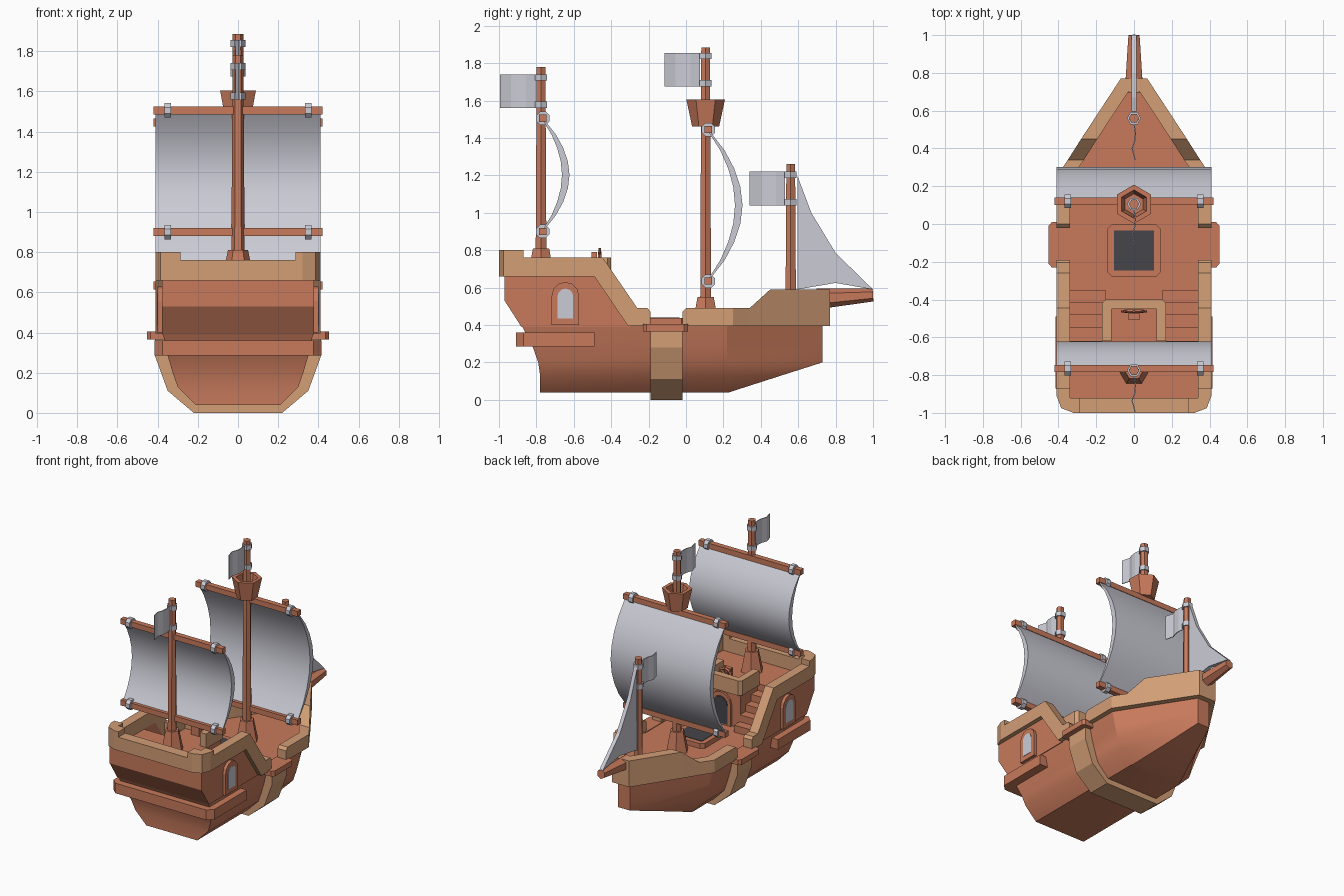
import bpy, bmesh, math
from mathutils import Matrix, Vector

if "Cube" in bpy.data.objects:
    bpy.data.objects.remove(bpy.data.objects["Cube"])


def mat(name, rgb):
    m = bpy.data.materials.new(name)
    m.diffuse_color = (*rgb, 1)
    m.use_nodes = True
    m.node_tree.nodes["Principled BSDF"].inputs["Base Color"].default_value = m.diffuse_color
    return m


WOOD = mat("red brown wood", (0.578, 0.195, 0.107))
TRIM = mat("tan wood", (0.645, 0.342, 0.181))
CLOTH = mat("pale grey", (0.60, 0.60, 0.67))
DARK = mat("charcoal", (0.06, 0.06, 0.07))


def finish(name, bm, material, mirror=False, smooth=0):
    bmesh.ops.recalc_face_normals(bm, faces=bm.faces)
    me = bpy.data.meshes.new(name)
    bm.to_mesh(me)
    bm.free()
    me.materials.append(material)
    ob = bpy.data.objects.new(name, me)
    bpy.context.collection.objects.link(ob)
    if mirror:
        ob.modifiers.new("mirror", 'MIRROR')
    if smooth:
        bpy.ops.object.select_all(action='DESELECT')
        ob.select_set(True)
        bpy.context.view_layer.objects.active = ob
        bpy.ops.object.shade_smooth_by_angle(angle=math.radians(smooth))
    return ob


def loft(name, rings, material, **kw):
    bm = bmesh.new()
    vs = [[bm.verts.new(p) for p in r] for r in rings]
    n = len(rings[0])
    for a, b in zip(vs, vs[1:]):
        for i in range(n):
            j = (i + 1) % n
            bm.faces.new((a[i], a[j], b[j], b[i]))
    bm.faces.new(vs[0])
    bm.faces.new(vs[-1])
    return finish(name, bm, material, **kw)


def prism(name, pts, axis, a, b, material, **kw):
    place = {'x': lambda p, t: (t, p[0], p[1]),
             'y': lambda p, t: (p[0], t, p[1]),
             'z': lambda p, t: (p[0], p[1], t)}[axis]
    return loft(name, [[place(p, t) for p in pts] for t in (a, b)], material, **kw)


def box(name, x0, x1, y0, y1, z0, z1, material, **kw):
    return prism(name, [(x0, y0), (x1, y0), (x1, y1), (x0, y1)], 'z', z0, z1, material, **kw)


def rod(name, p, q, r0, r1, material, n=6, turn=90, **kw):
    p, q = Vector(p), Vector(q)
    d = q - p
    rot = d.to_track_quat('Z', 'Y').to_matrix().to_4x4()
    bm = bmesh.new()
    bmesh.ops.create_cone(bm, cap_ends=True, segments=n, radius1=r0, radius2=r1, depth=d.length,
                          matrix=Matrix.Translation((p + q) / 2) @ rot @ Matrix.Rotation(math.radians(turn), 4, 'Z'))
    return finish(name, bm, material, **kw)


def arch(c, w, z0, z1, n=6):
    pts = [(c - w, z0), (c + w, z0)]
    return pts + [(c + w * math.cos(math.pi * i / n), z1 - w + w * math.sin(math.pi * i / n)) for i in range(n + 1)]


# Hull: plan outlines stacked by height (z, half width, stern y, bow y, bow half width)
levels = [(0.04, 0.21, -0.78, 0.23, 0.205), (0.13, 0.30, -0.78, 0.51, 0.115), (0.20, 0.325, -0.79, 0.73, 0.05),
          (0.285, 0.35, -0.82, 0.73, 0.05), (0.40, 0.375, -0.88, 0.73, 0.05)]
rings = []
for z, w, ys, yb, bw in levels:
    half = [(w, ys, z), (w, 0.22, z), (bw, yb, z)]
    rings.append(half + [(-x, y, zz) for x, y, zz in reversed(half)])
loft("hull", rings, WOOD, smooth=30)

# Raised stern: side walls, quarterdeck, cabin
prism("stern_side_wall", [(-0.88, 0.39), (-0.97, 0.53), (-0.97, 0.67), (-0.48, 0.67), (-0.30, 0.41), (-0.30, 0.39)],
      'x', 0.34, 0.378, WOOD, mirror=True)
prism("quarterdeck", [(-0.88, 0.39), (-0.97, 0.53), (-0.97, 0.66), (-0.62, 0.66), (-0.62, 0.39)],
      'x', -0.37, 0.37, WOOD, smooth=30)
box("cabin", -0.155, 0.155, -0.63, -0.42, 0.39, 0.66, WOOD)
prism("door_frame", arch(0, 0.085, 0.40, 0.64), 'y', -0.43, -0.405, WOOD)
prism("door", arch(0, 0.06, 0.41, 0.61), 'y', -0.406, -0.400, DARK)

# Stairs on both sides of the cabin
for i in range(4):
    box("stair", 0.15, 0.345, -0.63, -0.35 - 0.065 * i, 0.39 + 0.052 * i, 0.452 + 0.052 * i, WOOD, mirror=True)

# Side windows
prism("window_frame", arch(-0.645, 0.073, 0.40, 0.63), 'x', 0.36, 0.40, WOOD, mirror=True)
prism("window_pane", arch(-0.645, 0.042, 0.435, 0.595), 'x', 0.396, 0.403, CLOTH, mirror=True)

# Stern ledge, centre rib, gate sills
prism("stern_ledge", [(-0.415, -0.49), (-0.415, -0.87), (-0.375, -0.91), (0.375, -0.91), (0.415, -0.87), (0.415, -0.49)],
      'z', 0.285, 0.36, WOOD)
prism("keel_rib", [(-0.22, 0), (0.22, 0), (0.35, 0.11), (0.412, 0.28), (0.412, 0.37),
                   (-0.412, 0.37), (-0.412, 0.28), (-0.35, 0.11)], 'y', -0.19, -0.02, TRIM)
prism("gate_sill", [(0.33, -0.23), (0.435, -0.23), (0.452, -0.21), (0.452, -0.01), (0.435, 0.01), (0.33, 0.01)],
      'z', 0.365, 0.405, WOOD, mirror=True)

# Stern rails
prism("stern_rail_side", [(-0.88, 0.66), (-0.88, 0.76), (-0.445, 0.76), (-0.26, 0.49), (-0.205, 0.49),
                          (-0.19, 0.47), (-0.19, 0.395), (-0.31, 0.395), (-0.49, 0.66)],
      'x', 0.34, 0.41, TRIM, mirror=True)
prism("stern_rail_corner", [(0.285, -1), (0.32, -1), (0.385, -0.975), (0.41, -0.91), (0.41, -0.87), (0.34, -0.87),
                            (0.34, -0.92), (0.285, -0.92)], 'z', 0.66, 0.80, TRIM, mirror=True)
box("stern_rail_back", -0.29, 0.29, -1, -0.92, 0.66, 0.76, TRIM)

# Bow rail: outer x, outer y, inner x, inner y, top z
stations = [(0.41, -0.02, 0.34, -0.02, 0.47), (0.41, 0, 0.34, 0, 0.49), (0.41, 0.25, 0.34, 0.23, 0.49),
            (0.35, 0.34, 0.265, 0.34, 0.49), (0.28, 0.45, 0.195, 0.45, 0.59), (0.07, 0.77, 0.03, 0.70, 0.59),
            (0, 0.77, 0, 0.70, 0.59)]
loft("bow_rail", [[(a, b, 0.395), (a, b, z), (c, d, z), (c, d, 0.395)] for a, b, c, d, z in stations], TRIM, mirror=True)
rod("bowsprit", (0, 0.70, 0.54), (0, 1.0, 0.56), 0.056, 0.034, WOOD, turn=0)

# Balcony rail over the cabin
prism("balcony_rail", [(0, -0.40), (0.15, -0.40), (0.17, -0.42), (0.17, -0.62), (0.12, -0.62), (0.12, -0.45), (0, -0.45)],
      'z', 0.65, 0.76, TRIM, mirror=True)

# Steering wheel on its post
box("wheel_post", -0.033, 0.033, -0.505, -0.475, 0.66, 0.79, WOOD)
for i in range(8):
    a, b = math.radians(45 * i), math.radians(45 * (i + 1))
    cx, cz = 0, 0.742
    rod("wheel_rim", (0.05 * math.cos(a), -0.462, cz + 0.05 * math.sin(a)),
        (0.05 * math.cos(b), -0.462, cz + 0.05 * math.sin(b)), 0.009, 0.009, WOOD, n=4)
    if i < 4:
        d = Vector((math.cos(a), 0, math.sin(a))) * 0.07
        c = Vector((0, -0.462, cz))
        rod("wheel_spoke", c - d, c + d, 0.007, 0.007, WOOD, n=4)

# Deck hatch
prism("hatch_frame", [(sx * x, -0.14 + y * sy) for sx, sy, pair in
                      ((1, 1, ((0.14, 0.115), (0.115, 0.14))), (-1, 1, ((0.115, 0.14), (0.14, 0.115))),
                       (-1, -1, ((0.14, 0.115), (0.115, 0.14))), (1, -1, ((0.115, 0.14), (0.14, 0.115))))
                      for x, y in pair], 'z', 0.39, 0.437, WOOD)
box("hatch_opening", -0.105, 0.105, -0.245, -0.035, 0.434, 0.440, DARK)


# Masts with flags: y, bottom, top, flag centre z
def mast(tag, y, z0, z1, r, flag_z):
    rod(tag + "_mast", (0, y, z0), (0, y, z1), r, 0.027, WOOD)
    for dz in (-0.073, 0.073):
        rod(tag + "_flag_ring", (0, y, flag_z + dz - 0.017), (0, y, flag_z + dz + 0.017), 0.037, 0.037, CLOTH)
    wave = [(0, -0.03), (0.008, -0.08), (0.004, -0.12), (-0.010, -0.16), (0.006, -0.22)]
    pts = [(x + 0.003, y + d) for x, d in wave] + [(x - 0.003, y + d) for x, d in reversed(wave)]
    prism(tag + "_flag", pts, 'z', flag_z - 0.09, flag_z + 0.09, CLOTH)


mast("stern", -0.775, 0.66, 1.78, 0.034, 1.65)
mast("main", 0.105, 0.40, 1.885, 0.034, 1.765)
mast("fore", 0.56, 0.40, 1.26, 0.033, 1.13)
rod("stern_mast_foot", (0, -0.775, 0.655), (0, -0.775, 0.81), 0.082, 0.05, WOOD)
rod("main_mast_foot", (0, 0.105, 0.395), (0, 0.105, 0.55), 0.082, 0.05, WOOD)

# Lookout basket, hollow
basket = []
for r, z in ((0.072, 1.46), (0.103, 1.605), (0.075, 1.605), (0.055, 1.49)):
    basket.append([(r * math.cos(math.radians(30 + 60 * i)), 0.105 + r * math.sin(math.radians(30 + 60 * i)), z)
                   for i in range(6)])
loft("lookout_basket", basket, WOOD)


# Square sails between two yards
def sail(tag, y, z_low, z_high, bulge):
    for z in (z_low, z_high):
        rod(tag + "_yard", (-0.42, y, z), (0.42, y, z), 0.028, 0.028, WOOD, n=4, turn=45)
        for x in (-0.35, 0.35):
            rod(tag + "_yard_ring", (x - 0.017, y, z), (x + 0.017, y, z), 0.039, 0.039, CLOTH, n=8, turn=22.5)
    n, outer, inner = 8, [], []
    for i in range(n + 1):
        t = i / n
        z = z_low + 0.015 + (z_high - z_low - 0.03) * t
        s = math.sin(math.pi * t) ** 0.85 if 0 < t < 1 else 0
        outer.append((y + 0.012 + bulge * s, z))
        inner.append((y + 0.002 + (bulge - 0.03) * s, z))
    prism(tag + "_sail", outer + inner[::-1], 'x', -0.41, 0.41, CLOTH, smooth=30)


sail("stern", -0.765, 0.90, 1.505, 0.13)
sail("main", 0.12, 0.635, 1.445, 0.17)

# Triangular jib from fore mast to bowsprit
prism("jib_sail", [(0.595, 0.59), (0.595, 1.20), (0.67, 1.0), (0.80, 0.785), (1.0, 0.59), (0.80, 0.625)],
      'x', -0.014, 0.014, CLOTH)
